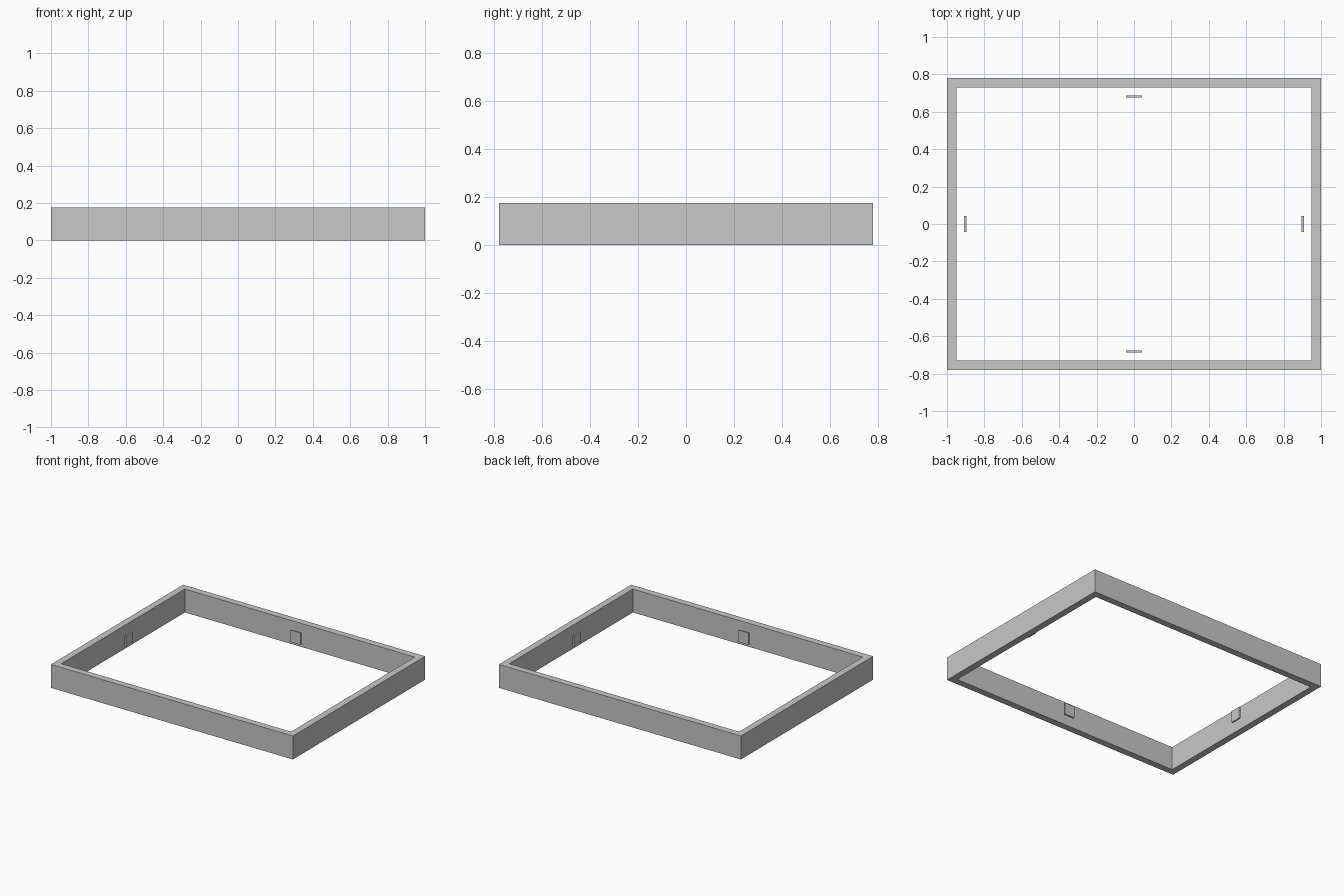
import bpy
import bmesh
from mathutils import Matrix

if "Cube" in bpy.data.objects:
    bpy.data.objects.remove(bpy.data.objects["Cube"])

HALF_X, HALF_Y, HEIGHT, WALL = 1.0, 0.78, 0.175, 0.05

grey = bpy.data.materials.new("plain grey")
grey.use_nodes = True
colour = (0.58, 0.58, 0.58, 1)
grey.diffuse_color = colour
grey.node_tree.nodes["Principled BSDF"].inputs["Base Color"].default_value = colour


def add_object(name, bm):
    bmesh.ops.recalc_face_normals(bm, faces=bm.faces)
    mesh = bpy.data.meshes.new(name)
    bm.to_mesh(mesh)
    bm.free()
    mesh.materials.append(grey)
    obj = bpy.data.objects.new(name, mesh)
    bpy.context.collection.objects.link(obj)
    return obj


# Rectangular frame: an outer and inner loop bridged, then raised
bm = bmesh.new()
loops = []
for inset in (0, WALL):
    x, y = HALF_X - inset, HALF_Y - inset
    loops.append([bm.verts.new((sx * x, sy * y, 0))
                  for sx, sy in ((-1, -1), (1, -1), (1, 1), (-1, 1))])
outer, inner = loops
for i in range(4):
    j = (i + 1) % 4
    bm.faces.new((outer[i], outer[j], inner[j], inner[i]))
raised = bmesh.ops.extrude_face_region(bm, geom=bm.faces[:], use_keep_orig=True)
top = [g for g in raised["geom"] if isinstance(g, bmesh.types.BMVert)]
bmesh.ops.translate(bm, verts=top, vec=(0, 0, HEIGHT))
add_object("frame", bm)


# Small upright tabs set just inside the middle of each wall
def add_tab(name, centre, size):
    bm = bmesh.new()
    matrix = Matrix.Translation(centre) @ Matrix.Diagonal((*size, 1))
    bmesh.ops.create_cube(bm, size=1, matrix=matrix)
    add_object(name, bm)


TAB_WIDTH, TAB_THICK, TAB_HEIGHT = 0.083, 0.012, 0.088
mid = HEIGHT / 2
for side, x_name, y_name in ((-1, "right_tab", "front_tab"), (1, "left_tab", "back_tab")):
    add_tab(x_name, (side * 0.902, 0, mid), (TAB_THICK, TAB_WIDTH, TAB_HEIGHT))
    add_tab(y_name, (0, side * 0.682, mid), (TAB_WIDTH, TAB_THICK, TAB_HEIGHT))
